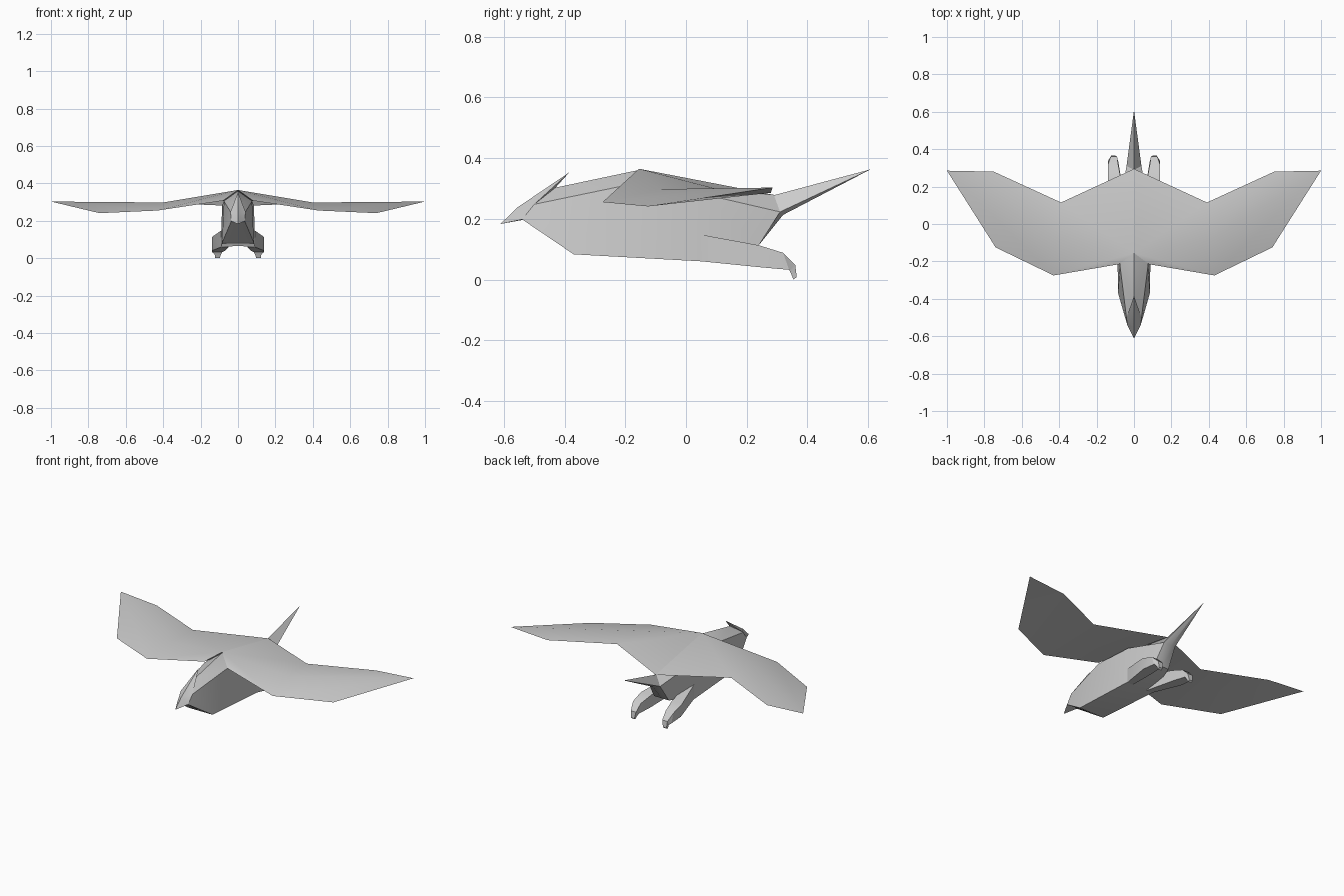
import bpy, bmesh, math

cube = bpy.data.objects.get("Cube")
if cube:
    bpy.data.objects.remove(cube, do_unlink=True)

grey = bpy.data.materials.new("plain grey")
grey.use_nodes = True
colour = (0.6, 0.6, 0.6, 1)
grey.diffuse_color = colour
grey.node_tree.nodes["Principled BSDF"].inputs["Base Color"].default_value = colour


def mirrored_part(name, faces, smooth=30):
    """Build faces given as point lists on the left half, mirror and weld them."""
    bm = bmesh.new()
    for side in (1, -1):
        for face in faces:
            bm.faces.new([bm.verts.new((side * x, y, z)) for x, y, z in face])
    bmesh.ops.remove_doubles(bm, verts=bm.verts, dist=0.0005)
    bmesh.ops.recalc_face_normals(bm, faces=bm.faces)
    mesh = bpy.data.meshes.new(name)
    bm.to_mesh(mesh)
    bm.free()
    mesh.materials.append(grey)
    ob = bpy.data.objects.new(name, mesh)
    bpy.context.collection.objects.link(ob)
    bpy.ops.object.select_all(action="DESELECT")
    ob.select_set(True)
    bpy.context.view_layer.objects.active = ob
    bpy.ops.object.shade_smooth_by_angle(angle=math.radians(smooth))
    return ob


def loft(rings, closed=False):
    """Quads joining successive rings of points."""
    faces = []
    for a, b in zip(rings, rings[1:]):
        n = len(a)
        for i in range(n if closed else n - 1):
            j = (i + 1) % n
            faces.append([a[i], a[j], b[j], b[i]])
    return faces


# Body stations: spine, shoulder, lower edge, belly centre
nape, cheek, jaw, throat = (0, -.43, .305), (.04, -.5, .25), (.036, -.54, .2), (0, -.53, .2)
rump, tail_side = (0, .29, .28), (.04, .31, .225)
stations = [
    [nape, cheek, jaw, throat],
    [(0, -.16, .362), (.075, -.22, .308), (.085, -.37, .085), (0, -.37, .085)],
    [(0, .05, .318), (.085, .05, .285), (.092, .05, .062), (0, .05, .068)],
    [rump, tail_side, (.05, .24, .115), (0, .24, .115)],
]

# Head with swept crest and beak
crest, brow, beak = (0, -.385, .355), (0, -.555, .24), (0, -.612, .185)
head = [[crest, cheek, brow], [brow, cheek, jaw], [brow, jaw, beak],
        [beak, jaw, throat], [crest, nape, cheek]]

# Tail spike and rear of the body
tip, tail_under = (0, .608, .365), (0, .32, .215)
tail = [[rump, tail_side, tip], [tail_side, tail_under, tip],
        [tail_side, (.05, .24, .115), (0, .24, .115), tail_under]]

mirrored_part("body", loft(stations) + head + tail)

# Wings: creased upper skin and flat underside
peak, root, crease = (0, -.155, .367), (.08, -.215, .31), (.4, -.085, .3)
lead_in, lead_out, wing_tip = (.43, -.275, .257), (.74, -.125, .243), (1, .285, .305)
trail_out, trail_in, trail_mid = (.75, .28, .288), (.39, .115, .297), (0, .295, .28)
wing = [
    [peak, crease, trail_in, trail_mid], [crease, wing_tip, trail_out, trail_in],
    [peak, root, lead_in, crease], [lead_in, lead_out, wing_tip, crease],
    [root, lead_in, trail_in, trail_mid], [lead_in, lead_out, trail_out, trail_in],
    [lead_out, wing_tip, trail_out], [peak, root, trail_mid],
]
mirrored_part("wings", wing)


# Legs: thigh, foot and hooked claw
def leg_ring(x0, x1, low, high):
    return [(x0, *low), (x1, *low), (x1, *high), (x0, *high)]


rings = [
    leg_ring(.05, .09, (.05, .062), (.05, .15)),
    leg_ring(.07, .14, (.25, .042), (.24, .115)),
    leg_ring(.085, .138, (.34, .034), (.32, .09)),
    leg_ring(.09, .125, (.345, .025), (.36, .05)),
    leg_ring(.098, .122, (.354, .002), (.365, .01)),
]
mirrored_part("legs", loft(rings, closed=True) + [rings[0], rings[-1]])

# Rest the claws on the ground
for ob in bpy.context.collection.objects:
    if ob.name in ("body", "wings", "legs"):
        ob.location.z = -.002
